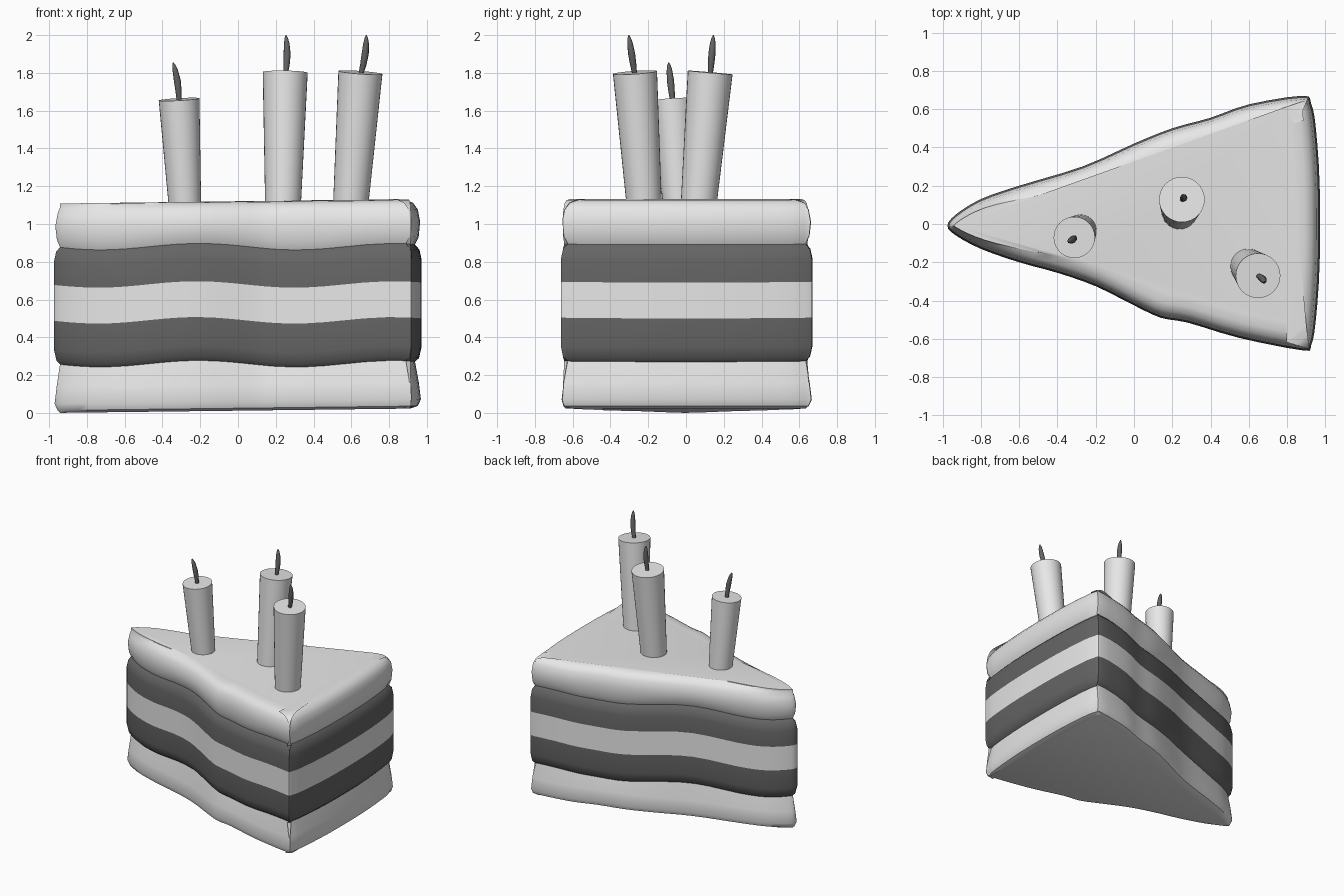
import bpy
import bmesh
import math
from mathutils import Vector

old = bpy.data.objects.get("Cube")
if old:
    bpy.data.objects.remove(old, do_unlink=True)


def material(name, value):
    mat = bpy.data.materials.new(name)
    mat.use_nodes = True
    colour = (value, value, value, 1)
    mat.diffuse_color = colour
    mat.node_tree.nodes["Principled BSDF"].inputs["Base Color"].default_value = colour
    return mat


light = material("light grey", 0.8)
dark = material("dark grey", 0.13)


def loft(name, rings, mats, row_mats=None):
    """Skin closed rings of points, cap both ends and shade smoothly."""
    bm = bmesh.new()
    loops = [[bm.verts.new(p) for p in ring] for ring in rings]
    n = len(loops[0])
    for row in range(len(loops) - 1):
        a, b = loops[row], loops[row + 1]
        for i in range(n):
            j = (i + 1) % n
            face = bm.faces.new((a[i], a[j], b[j], b[i]))
            face.material_index = row_mats[row] if row_mats else 0
    bm.faces.new(loops[0][::-1])
    bm.faces.new(loops[-1])
    bmesh.ops.recalc_face_normals(bm, faces=bm.faces)
    mesh = bpy.data.meshes.new(name)
    bm.to_mesh(mesh)
    bm.free()
    for mat in mats:
        mesh.materials.append(mat)
    obj = bpy.data.objects.new(name, mesh)
    bpy.context.collection.objects.link(obj)
    bpy.ops.object.select_all(action="DESELECT")
    obj.select_set(True)
    bpy.context.view_layer.objects.active = obj
    bpy.ops.object.shade_smooth_by_angle(angle=math.radians(38))
    return obj


def smooth_loop(points, steps):
    """Closed Catmull-Rom curve through the points."""
    pts = [Vector(p) for p in points]
    n, out = len(pts), []
    for i in range(n):
        a, b, c, d = (pts[(i + k) % n] for k in (-1, 0, 1, 2))
        for s in range(steps):
            t = s / steps
            out.append(0.5 * (2 * b + (c - a) * t + (2 * a - 5 * b + 4 * c - d) * t ** 2
                              + (3 * b - a - 3 * c + d) * t ** 3))
    return out


# Wedge outline, anticlockwise from the tip
outline = smooth_loop([
    (-0.975, -0.01), (-0.93, -0.06), (-0.8, -0.13), (-0.6, -0.2), (-0.4, -0.255),
    (-0.2, -0.325), (0, -0.425), (0.14, -0.49), (0.28, -0.515), (0.55, -0.595),
    (0.88, -0.66), (0.925, -0.635), (0.95, -0.5), (0.97, -0.2), (0.97, 0.2),
    (0.95, 0.5), (0.925, 0.63), (0.88, 0.67), (0.6, 0.625), (0.4, 0.555),
    (0.2, 0.5), (0, 0.42), (-0.27, 0.3), (-0.6, 0.2), (-0.8, 0.13), (-0.93, 0.05)], 3)
count = len(outline)
normals = []
for i in range(count):
    t = outline[(i + 1) % count] - outline[i - 1]
    normals.append(Vector((t.y, -t.x)).normalized())

# Side profile: height, inset, colour of the band above
LIGHT, DARK = 0, 1
profile = [
    (0.012, 0.06, LIGHT), (0.025, 0.02, LIGHT), (0.06, 0.004, LIGHT),
    (0.15, 0.015, LIGHT), (0.26, 0.035, DARK), (0.28, 0.014, DARK),
    (0.34, 0, DARK), (0.49, 0, LIGHT), (0.68, 0, DARK), (0.8, 0, DARK),
    (0.855, 0.012, DARK), (0.88, 0.036, LIGHT), (0.92, 0.016, LIGHT),
    (1.0, 0.008, LIGHT), (1.065, 0.02, LIGHT), (1.1, 0.045, LIGHT),
    (1.115, 0.08, LIGHT), (1.12, 0.13, LIGHT)]


def cake_ring(z, inset):
    ring = []
    for p, n in zip(outline, normals):
        q = p - n * min(inset, 0.03 + 0.1 * (p.x + 1))
        if 0.2 < z < 0.95:
            dz = 0.017 * math.sin(math.tau * (p.x + 0.48) / 1.04)
        else:
            dz = 0.012 * p.x
        ring.append((q.x, q.y, z + dz))
    return ring


loft("cake_slice", [cake_ring(z, d) for z, d, c in profile],
     [light, dark], [c for z, d, c in profile])


def tube(name, path, radii, mat, sides):
    """Round tube whose rings stand square to the line from start to end."""
    path = [Vector(p) for p in path]
    turn = (path[-1] - path[0]).to_track_quat("Z", "Y")
    rings = []
    for p, r in zip(path, radii):
        angles = [math.tau * i / sides for i in range(sides)]
        rings.append([p + turn @ Vector((r * math.cos(a), r * math.sin(a), 0)) for a in angles])
    return loft(name, rings, [mat])


# Candles flare upwards and lean: base, top, wick tip, top radius
candles = {
    "left": ((0.595, -0.22, 1.08), (0.648, -0.27, 1.802), (0.68, -0.303, 2.0), 0.117),
    "middle": ((0.238, 0.065, 1.08), (0.25, 0.128, 1.802), (0.254, 0.145, 2.0), 0.119),
    "right": ((-0.28, -0.035, 1.08), (-0.312, -0.07, 1.66), (-0.343, -0.092, 1.855), 0.108)}
for side, (base, top, tip, radius) in candles.items():
    tube(side + "_candle", [base, top], [radius * 0.79, radius], light, 32)
    start, end = Vector(top) - Vector((0, 0, 0.02)), Vector(tip)
    bow = Vector((0.008, 0, 0))
    path = [start + (end - start) * t + bow * math.sin(math.pi * t)
            for t in (0, 0.3, 0.55, 0.8, 0.93, 1)]
    tube(side + "_wick", path, [0.012, 0.017, 0.019, 0.015, 0.009, 0.002], dark, 10)
